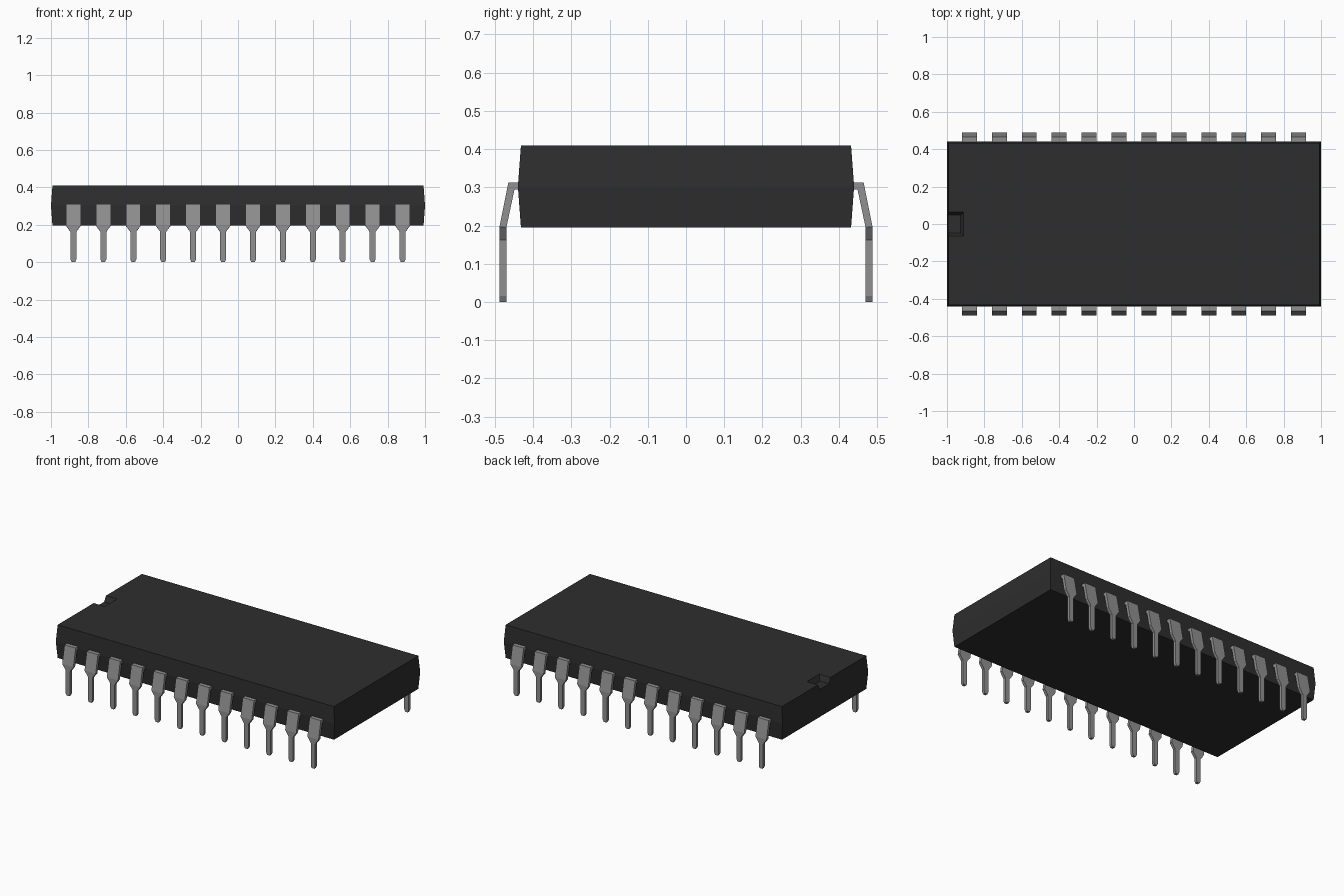
import bpy, bmesh

if "Cube" in bpy.data.objects:
    bpy.data.objects.remove(bpy.data.objects["Cube"], do_unlink=True)


def material(name, rgb, roughness):
    m = bpy.data.materials.new(name)
    m.use_nodes = True
    m.diffuse_color = (*rgb, 1)
    bsdf = next(n for n in m.node_tree.nodes if n.type == 'BSDF_PRINCIPLED')
    bsdf.inputs["Base Color"].default_value = (*rgb, 1)
    bsdf.inputs["Roughness"].default_value = roughness
    return m


def finish(name, bm, mat):
    bmesh.ops.recalc_face_normals(bm, faces=bm.faces)
    mesh = bpy.data.meshes.new(name)
    bm.to_mesh(mesh)
    bm.free()
    mesh.materials.append(mat)
    return mesh


def add(name, mesh, location=(0, 0, 0), turn=0):
    ob = bpy.data.objects.new(name, mesh)
    ob.location = location
    ob.rotation_euler.z = turn
    bpy.context.collection.objects.link(ob)
    return ob


plastic = material("black plastic", (0.027, 0.027, 0.027), 0.6)
metal = material("grey metal", (0.28, 0.28, 0.28), 0.5)

# Body: three rectangular rings, widest at the mould seam
BOTTOM, SEAM, TOP = 0.195, 0.302, 0.41
bm = bmesh.new()


def ring(hx, hy, z):
    return [bm.verts.new((sx * hx, sy * hy, z))
            for sx, sy in ((-1, -1), (1, -1), (1, 1), (-1, 1))]


low, mid, top = ring(0.992, 0.432, BOTTOM), ring(1, 0.44, SEAM), ring(0.992, 0.432, TOP)
bm.faces.new(low)
for i in range(4):
    j = (i + 1) % 4
    bm.faces.new((low[i], low[j], mid[j], mid[i]))
    if i < 3:
        bm.faces.new((mid[i], mid[j], top[j], top[i]))

# Orientation notch: sloped walls, open at the -x end
FLOOR = 0.375
end_x = -1 + 0.008 * (FLOOR - SEAM) / (TOP - SEAM)
rim = [bm.verts.new((x, y, TOP)) for x, y in
       ((-0.992, 0.063), (-0.912, 0.063), (-0.912, -0.063), (-0.992, -0.063))]
floor = [bm.verts.new((x, y, FLOOR)) for x, y in
         ((end_x, 0.048), (-0.928, 0.048), (-0.928, -0.048), (end_x, -0.048))]
for i in range(3):
    bm.faces.new((rim[i], rim[i + 1], floor[i + 1], floor[i]))
bm.faces.new(floor)
bm.faces.new(top + rim)
bm.faces.new((mid[3], mid[0], top[0], rim[3], floor[3], floor[0], rim[0], top[3]))
add("body", finish("body", bm, plastic))

# Pin: bent strip as (outer y, z), (inner y, z), half width
STATIONS = [
    ((0.430, 0.312), (0.430, 0.294), 0.040),
    ((0.465, 0.312), (0.449, 0.294), 0.040),
    ((0.488, 0.197), (0.470, 0.195), 0.040),
    ((0.488, 0.162), (0.470, 0.162), 0.016),
    ((0.488, 0.015), (0.470, 0.015), 0.016),
    ((0.488, 0.000), (0.470, 0.000), 0.009),
]
bm = bmesh.new()
loops = []
for (oy, oz), (iy, iz), w in STATIONS:
    loops.append([bm.verts.new(p) for p in
                  ((-w, -oy, oz), (w, -oy, oz), (w, -iy, iz), (-w, -iy, iz))])
for a, b in zip(loops, loops[1:]):
    for i in range(4):
        j = (i + 1) % 4
        bm.faces.new((a[i], a[j], b[j], b[i]))
bm.faces.new(loops[0])
bm.faces.new(loops[-1])
pin = finish("pin", bm, metal)

# Twelve pins along each long side
for i in range(12):
    x = -0.88 + 0.16 * i
    add(f"front_pin_{i + 1}", pin, (x, 0, 0))
    add(f"back_pin_{i + 1}", pin, (x, 0, 0), 3.14159265)
